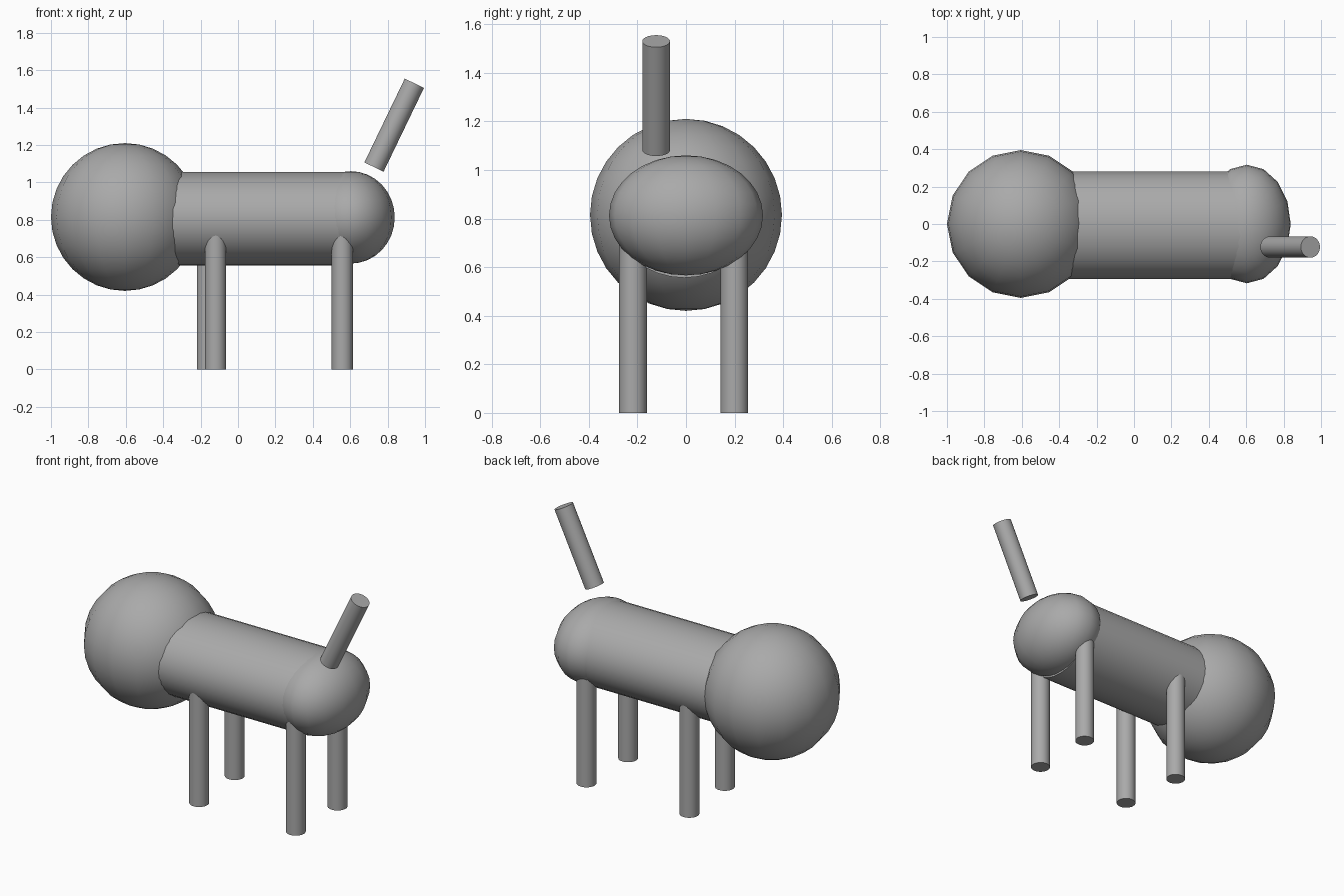
import bpy
import math
from mathutils import Vector

cube = bpy.data.objects.get("Cube")
if cube:
    bpy.data.objects.remove(cube, do_unlink=True)

# Single plain grey
grey = bpy.data.materials.new("plain_grey")
grey.use_nodes = True
colour = (0.4, 0.4, 0.4, 1.0)
grey.diffuse_color = colour
grey.node_tree.nodes["Principled BSDF"].inputs["Base Color"].default_value = colour


def finish(name, angle):
    ob = bpy.context.object
    ob.name = name
    ob.data.materials.append(grey)
    bpy.ops.object.transform_apply(location=False, rotation=True, scale=True)
    bpy.ops.object.shade_smooth_by_angle(angle=math.radians(angle))
    return ob


def ball(name, centre, radii):
    bpy.ops.mesh.primitive_uv_sphere_add(segments=16, ring_count=16, radius=1, location=centre)
    bpy.context.object.scale = radii
    return finish(name, 60)


def rod(name, start, end, radii, sides=32):
    start, end = Vector(start), Vector(end)
    axis = end - start
    bpy.ops.mesh.primitive_cylinder_add(vertices=sides, radius=1, depth=axis.length,
                                        location=(start + end) / 2)
    ob = bpy.context.object
    ob.scale = (radii[0], radii[1], 1)
    ob.rotation_euler = (0, math.atan2(axis.x, axis.z), 0)
    return finish(name, 40)


# Head, barrel body and rump
ball("head", (-0.605, 0, 0.815), (0.395, 0.395, 0.395))
rod("body", (-0.5, -0.007, 0.806), (0.58, -0.007, 0.806), (0.25, 0.288))
ball("rump", (0.603, 0, 0.813), (0.235, 0.317, 0.247))

# Legs, slightly uneven at the front
legs = {
    "front_right_leg": (-0.12, -0.218),
    "front_left_leg": (-0.163, 0.199),
    "hind_right_leg": (0.558, -0.218),
    "hind_left_leg": (0.558, 0.199),
}
for name, (x, y) in legs.items():
    rod(name, (x, y, 0), (x, y, 0.74), (0.057, 0.057))

# Raised tail
rod("tail", (0.727, -0.123, 1.082), (0.943, -0.123, 1.53), (0.057, 0.057))
